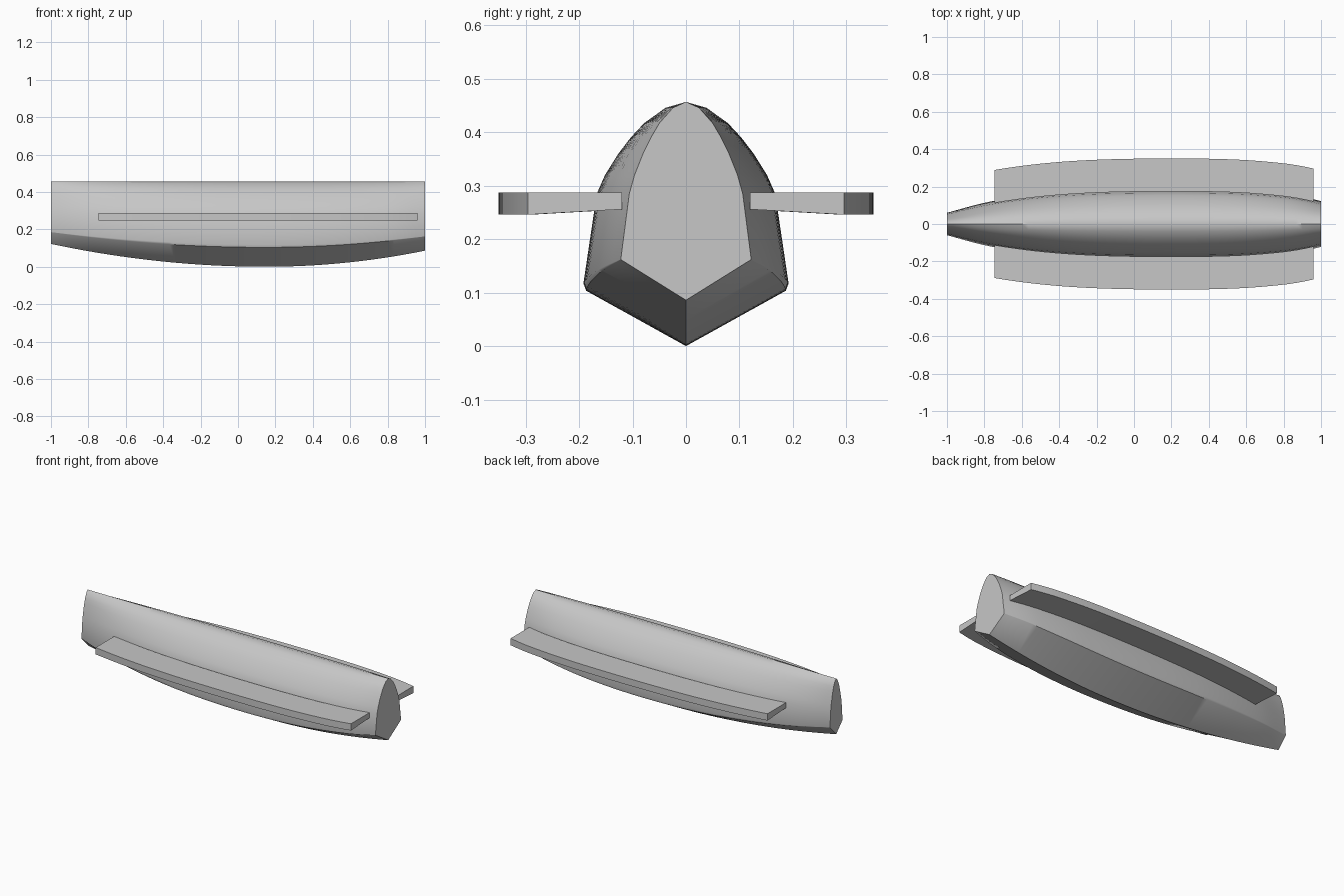
import bpy
import bmesh
from math import radians

if "Cube" in bpy.data.objects:
    bpy.data.objects.remove(bpy.data.objects["Cube"], do_unlink=True)

grey = bpy.data.materials.new("light_grey")
grey.use_nodes = True
grey.diffuse_color = (0.57, 0.57, 0.57, 1)
grey.node_tree.nodes["Principled BSDF"].inputs["Base Color"].default_value = grey.diffuse_color

# Half beam at the chine: (x, half width)
BEAM = [(-1, .06), (-.8, .113), (-.6, .148), (-.4, .171), (-.2, .184), (0, .19), (.2, .192),
        (.4, .19), (.6, .182), (.8, .163), (.9, .146), (1, .122)]
# Upper hull profile: (fraction of half beam, z)
SIDE = [(.87, .285), (.79, .32), (.66, .36), (.54, .39), (.41, .417), (.2, .446), (0, .457)]


def beam(x):
    """Smooth interpolation of the half beam."""
    i = max(k for k in range(len(BEAM) - 1) if BEAM[k][0] <= x + 1e-9)
    slopes = []
    for k in (i, i + 1):
        a, b = BEAM[max(k - 1, 0)], BEAM[min(k + 1, len(BEAM) - 1)]
        slopes.append((b[1] - a[1]) / (b[0] - a[0]))
    (x0, y0), (x1, y1) = BEAM[i], BEAM[i + 1]
    w = x1 - x0
    t = (x - x0) / w
    s = t * t * (3 - 2 * t)
    return (y0 + (y1 - y0) * s + w * slopes[0] * t * (1 - t) ** 2
            - w * slopes[1] * t * t * (1 - t))


def rocker(x, low, aft, fore):
    """Lengthwise bottom curve, lowest just ahead of the middle."""
    d = (x - .15) / (.85 if x > .15 else 1.15)
    return low + ((fore if x > .15 else aft) - low) * d * d


def loft(name, x0, x1, steps, section):
    """Skin closed cross-sections along x and cap both ends."""
    bm = bmesh.new()
    rings = []
    for i in range(steps + 1):
        x = x0 + (x1 - x0) * i / steps
        rings.append([bm.verts.new((x, y, z)) for y, z in section(x)])
    n = len(rings[0])
    for a, b in zip(rings, rings[1:]):
        for j in range(n):
            k = (j + 1) % n
            bm.faces.new((a[j], a[k], b[k], b[j]))
    bm.faces.new(rings[0])
    bm.faces.new(rings[-1])
    bmesh.ops.recalc_face_normals(bm, faces=bm.faces)
    mesh = bpy.data.meshes.new(name)
    bm.to_mesh(mesh)
    bm.free()
    mesh.materials.append(grey)
    obj = bpy.data.objects.new(name, mesh)
    bpy.context.collection.objects.link(obj)
    bpy.ops.object.select_all(action='DESELECT')
    obj.select_set(True)
    bpy.context.view_layer.objects.active = obj
    bpy.ops.object.shade_smooth_by_angle(angle=radians(40))
    return obj


def hull_section(x):
    h = beam(x)
    chine = rocker(x, .107, .185, .162)
    soft = .01 * (1 - x * x) + .0005
    half = [(h - soft / 2, chine - soft / 3), (h, chine + soft)]
    half += [(h * f, z) for f, z in SIDE]
    left = [(-y, z) for y, z in reversed(half[:-1])]
    return [(0, rocker(x, 0, .122, .086))] + half + left


# Hull with a V bottom, sharp chines and a crowned top
loft("hull", -1, 1, 60, hull_section)


# Curved side shelves following the hull
def shelf_section(side):
    def section(x):
        inner = beam(x) * .91
        outer = inner + .176
        return [(side * y, z) for y, z in
                ((inner, .256), (outer, .246), (outer, .287), (inner, .287))]
    return section


for name, side in (("front_side_shelf", -1), ("back_side_shelf", 1)):
    loft(name, -.745, .96, 40, shelf_section(side))
